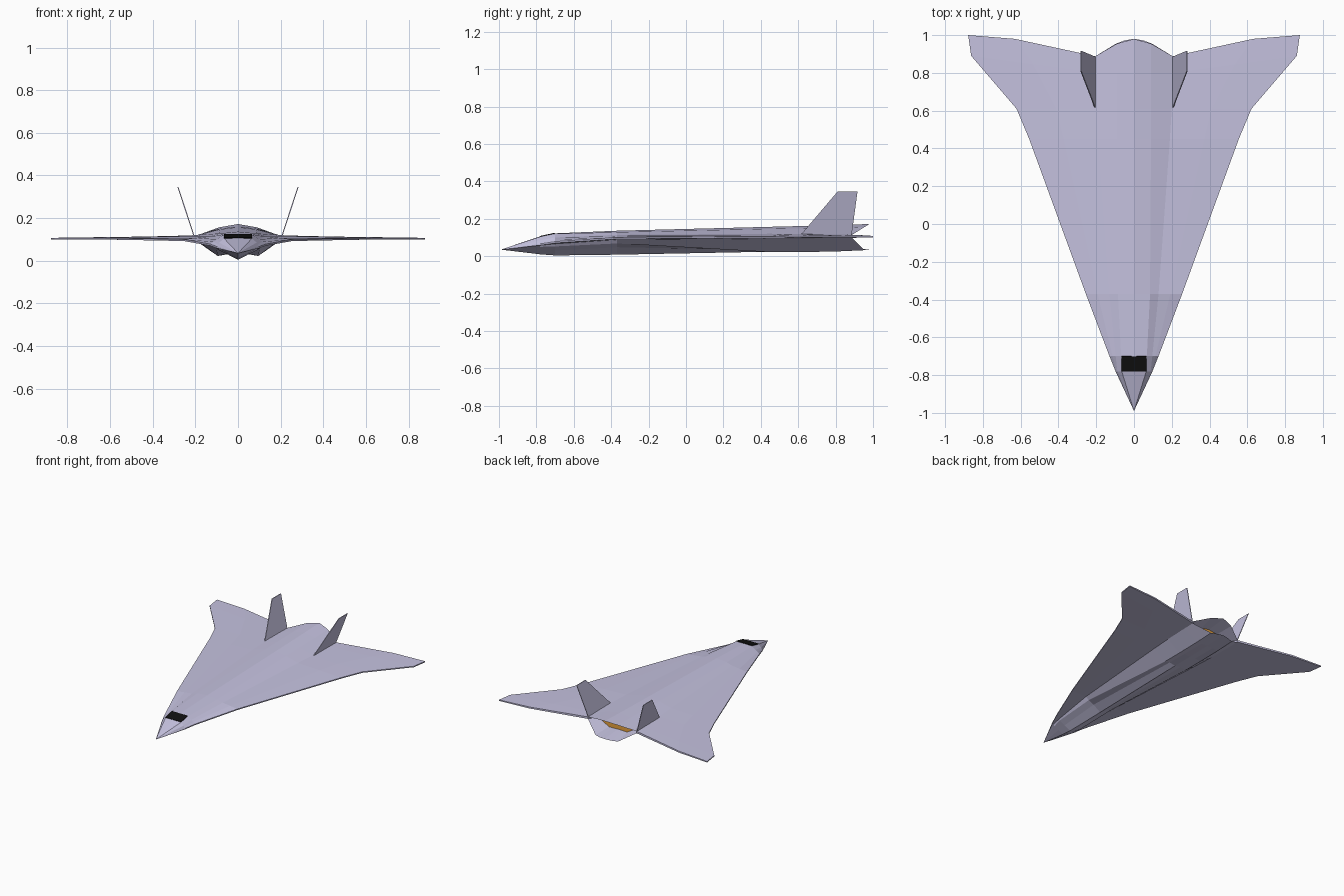
import bpy, bmesh
from mathutils import Vector

if "Cube" in bpy.data.objects:
    bpy.data.objects.remove(bpy.data.objects["Cube"])


def material(name, rgb):
    m = bpy.data.materials.new(name)
    m.diffuse_color = (*rgb, 1)
    m.use_nodes = True
    m.node_tree.nodes["Principled BSDF"].inputs["Base Color"].default_value = m.diffuse_color
    return m


hull_mat = material("pale_lavender", (0.56, 0.54, 0.74))
glass_mat = material("black_glass", (0.005, 0.005, 0.005))
glow_mat = material("engine_orange", (0.8, 0.36, 0.05))


def finish(bm, name, mats):
    bmesh.ops.remove_doubles(bm, verts=bm.verts[:], dist=0.0002)
    bmesh.ops.recalc_face_normals(bm, faces=bm.faces[:])
    me = bpy.data.meshes.new(name)
    bm.to_mesh(me)
    bm.free()
    for m in mats:
        me.materials.append(m)
    ob = bpy.data.objects.new(name, me)
    bpy.context.collection.objects.link(ob)
    return ob


# Upper half-sections: y body, y edge, spine z, shoulder x z, root x z, edge x z
upper = [
    (-0.99, -0.99, .035, 0, .035, 0, .035, 0, .035),
    (-0.78, -0.78, .106, .065, .104, .088, .085, .098, .066),
    (-0.70, -0.70, .122, .068, .120, .097, .100, .130, .078),
    (-0.37, -0.37, .136, .085, .128, .130, .114, .255, .100),
    (0.45, 0.45, .157, .09, .146, .19, .120, .555, .106),
    (0.61, 0.61, .161, .09, .149, .20, .118, .622, .107),
    (0.80, 0.89, .166, .09, .152, .205, .116, .862, .107),
    (0.98, 1.00, .172, .09, .156, .205, .114, .878, .107),
]
# Lower half-sections: root z, nacelle x z, inner x z, keel z
lower = [
    (.035, 0, .035, 0, .035, .035),
    (.058, .075, .050, .04, .030, .010),
    (.066, .095, .052, .05, .030, .004),
    (.088, .105, .068, .06, .048, .008),
    (.094, .095, .022, .05, .032, .024),
    (.095, .095, .022, .05, .030, .025),
    (.097, .095, .025, .05, .030, .030),
    (.099, .095, .032, .05, .033, .035),
]

rings = []
for i, (u, l) in enumerate(zip(upper, lower)):
    yb, ye, zc, sx, sz, rx, rz, ex, ez = u
    lz, nx, nz, ix, iz, kz = l
    last = i == len(upper) - 1
    t = 0 if i == 0 else 0.008
    mx = 0.63 if last else (rx + ex) / 2
    my = 0.98 if last else (yb + ye) / 2
    ys, yr, yi = (.955, .888, .972) if last else (yb, yb, yb)
    rings.append([
        (0, yb, zc), (sx, ys, sz), (rx, yr, rz), (mx, my, (rz + ez) / 2),
        (ex, ye, ez), (ex, ye, ez - t), (mx, my, (lz + ez - t) / 2),
        (rx, yr, lz), (nx, ys, nz), (ix, yi, iz), (0, yb, kz)])

# Faceted hull, delta wing and recessed exhaust as one closed shell
bm = bmesh.new()
vs = [[bm.verts.new(p) for p in r] for r in rings]
nose = vs[0][0]
for k in range(10):
    bm.faces.new((nose, vs[1][k], vs[1][k + 1]))
for v in vs[0][1:]:
    bm.verts.remove(v)
for a, b in zip(vs[1:], vs[2:]):
    for k in range(10):
        bm.faces.new((a[k], b[k], b[k + 1], a[k + 1]))
end = vs[-1]
bm.faces.new((end[2], end[3], end[6], end[7]))
bm.faces.new((end[3], end[4], end[5], end[6]))
rim = [end[k] for k in (0, 1, 2, 7, 8, 9, 10)]
inner = [bm.verts.new((v.co.x * .8, .82, .095 + (v.co.z - .095) * .75)) for v in rim]
for k in range(6):
    bm.faces.new((rim[k], inner[k], inner[k + 1], rim[k + 1]))
cap = bm.faces.new(inner)
cap.material_index = 1
other = bmesh.ops.duplicate(bm, geom=bm.verts[:] + bm.edges[:] + bm.faces[:])["geom"]
for v in other:
    if isinstance(v, bmesh.types.BMVert):
        v.co.x = -v.co.x
finish(bm, "hull_and_wing", [hull_mat, glow_mat])


def slab(name, pts, offset, mat):
    """Thin solid between a polygon and its offset copy."""
    bm = bmesh.new()
    a = [bm.verts.new(Vector(p)) for p in pts]
    b = [bm.verts.new(Vector(p) + Vector(offset)) for p in pts]
    bm.faces.new(a)
    bm.faces.new(b)
    for k in range(len(a)):
        j = (k + 1) % len(a)
        bm.faces.new((a[k], a[j], b[j], b[k]))
    return finish(bm, name, [mat])


# Canted tail fins
for side, s in (("left", -1), ("right", 1)):
    slab(side + "_tail_fin",
         [(s * .202, .61, .11), (s * .202, .885, .11), (s * .279, .917, .345), (s * .279, .81, .345)],
         (s * .005, 0, 0), hull_mat)

# Cockpit window
slab("cockpit_window",
     [(-.066, -.78, .104), (.066, -.78, .104), (.066, -.70, .121), (-.066, -.70, .121)],
     (0, -.001, .004), glass_mat)
